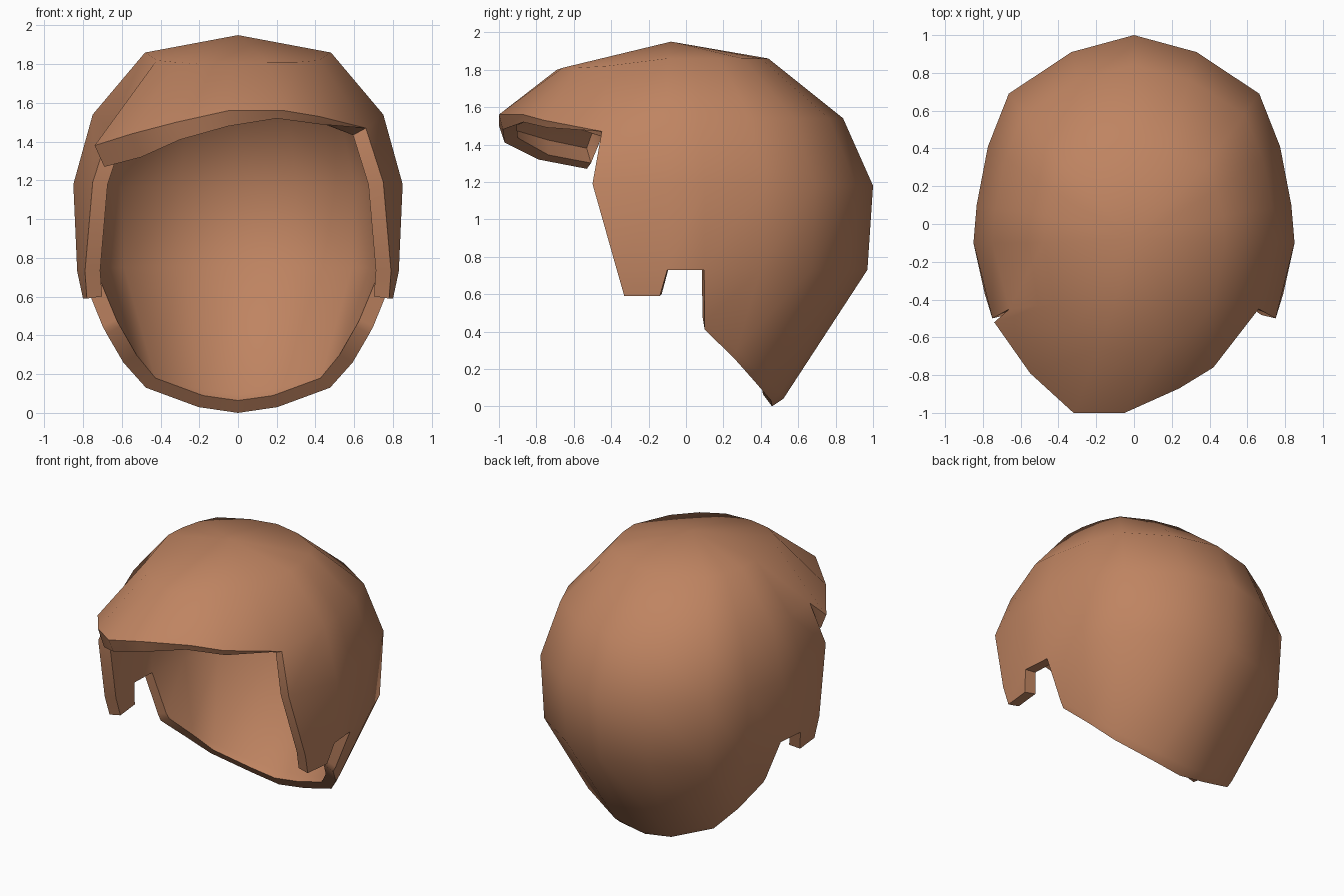
import bpy, bmesh, math

if "Cube" in bpy.data.objects:
    bpy.data.objects.remove(bpy.data.objects["Cube"])

brown = bpy.data.materials.new("hair_brown")
brown.diffuse_color = (0.52, 0.23, 0.12, 1)
brown.use_nodes = True
brown.node_tree.nodes["Principled BSDF"].inputs["Base Color"].default_value = brown.diffuse_color

# Plan of one half of the cap, from the back centre round to the temple
PLAN = [(0, 1), (.39, .91), (.78, .69), (.91, .41), (.98, .1), (1, -.1)]
# Each level: height, half width, back depth, temple point
LEVELS = [
    (1.86, .48, .44, (.42, -.42, 1.82)),
    (1.54, .75, .84, (.66, -.45, 1.47)),
    (1.18, .85, 1.0, (.75, -.50, 1.19)),
    (0.73, .83, .97, (.79, -.37, .73)),
]
# Nape edge, from the back centre to behind the ear
NAPE = [(0, .52, .04), (.21, .50, .07), (.49, .40, .17), (.61, .27, .30), (.70, .10, .45)]
# Swept fringe, from right to left: root, brow ridge and lower edge
ROOT = [(.30, -.58, 1.81), (.15, -.66, 1.81), (-.03, -.69, 1.80), (-.18, -.66, 1.80), (-.32, -.56, 1.81)]
RIDGE = [(.42, -.76, 1.53), (.24, -.87, 1.56), (-.05, -1, 1.56),
         (-.32, -1, 1.50), (-.55, -.79, 1.44), (-.74, -.52, 1.38)]
EDGE = [(.42, -.74, 1.49), (.20, -.87, 1.52), (-.05, -.98, 1.48),
        (-.30, -.97, 1.41), (-.50, -.79, 1.32), (-.69, -.53, 1.27)]

bm = bmesh.new()


def verts(points, side=1):
    return [bm.verts.new((x * side, y, z)) for x, y, z in points]


def strip(a, b):
    for i in range(min(len(a), len(b)) - 1):
        bm.faces.new((a[i], a[i + 1], b[i + 1], b[i]))


# Back, sides and sideburns, mirrored
halves = []
for s in (1, -1):
    rows = []
    for z, w, back, temple in LEVELS:
        pts = [(px * w, py * (back if py > 0 else 1), z) for px, py in PLAN] + [temple]
        rows.append(verts(pts, s))
    for a, b in zip(rows, rows[1:]):
        strip(a, b)
    # Nape below the ear notch, with a tucked lower edge
    nape = verts(NAPE, s)
    tuck = verts([(x * .97, y - .06 * (1 - i / 4), z - .04) for i, (x, y, z) in enumerate(NAPE)], s)
    strip(rows[3], nape)
    strip(nape, tuck)
    # Sideburn tip in front of the ear notch
    strip(rows[3][5:], verts([(.80, -.14, .59), (.78, -.33, .59)], s))
    halves.append(rows)

# Fringe
right, left = halves
root = verts(ROOT) + [left[0][6]]
ridge, edge = verts(RIDGE), verts(EDGE)
strip(root, ridge)
strip(ridge, edge)
bm.faces.new((right[0][6], root[0], ridge[0], right[1][6]))
bm.faces.new((right[1][6], ridge[0], edge[0]))
bm.faces.new((left[0][6], ridge[-1], left[1][6]))
bm.faces.new((ridge[-1], edge[-1], left[1][6]))

# Crown fan
crown = bm.verts.new((0, -.08, 1.95))
ring = right[0] + root + left[0][5::-1]
for a, b in zip(ring, ring[1:]):
    bm.faces.new((a, b, crown))

bmesh.ops.remove_doubles(bm, verts=bm.verts[:], dist=1e-4)
bmesh.ops.recalc_face_normals(bm, faces=bm.faces[:])
bm.normal_update()
if max(bm.verts, key=lambda v: v.co.z).normal.z < 0:
    bmesh.ops.reverse_faces(bm, faces=bm.faces[:])

mesh = bpy.data.meshes.new("hair_cap")
bm.to_mesh(mesh)
bm.free()
mesh.materials.append(brown)
hair = bpy.data.objects.new("hair_cap", mesh)
bpy.context.collection.objects.link(hair)
bpy.context.view_layer.objects.active = hair
hair.select_set(True)

# Thickness towards the head
solid = hair.modifiers.new("thickness", 'SOLIDIFY')
solid.thickness = .08
solid.offset = -1
bpy.ops.object.modifier_apply(modifier=solid.name)
bpy.ops.object.shade_smooth_by_angle(angle=math.radians(50))
